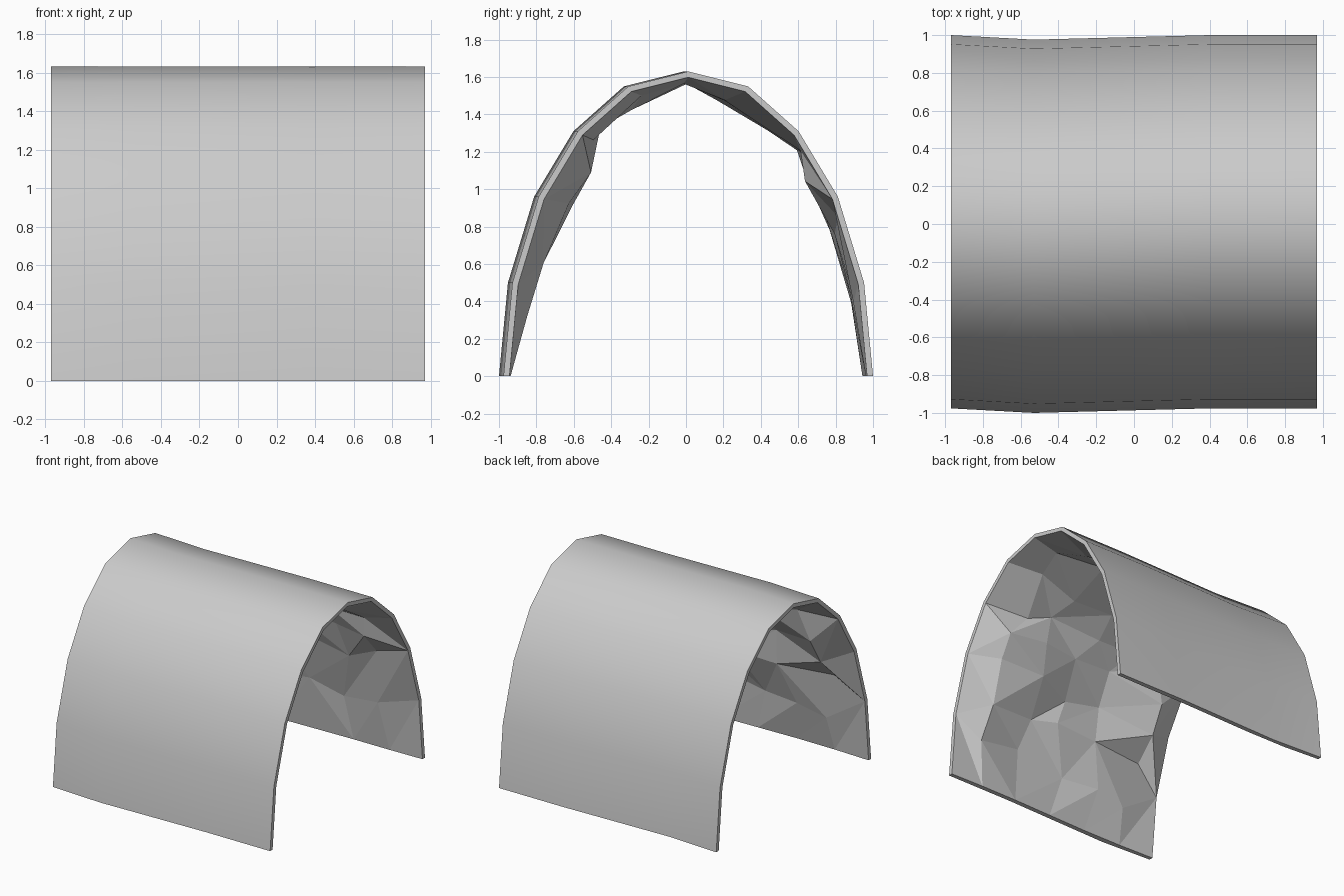
import bpy, bmesh, math, random
from mathutils import Vector

if "Cube" in bpy.data.objects:
    bpy.data.objects.remove(bpy.data.objects["Cube"])

random.seed(7)

# Outer arch section (y, z), mirrored about the crown
half = [(0.988, 0), (0.94, 0.5), (0.80, 0.96), (0.59, 1.31), (0.32, 1.55), (0, 1.63)]
arch = [(-y, z) for y, z in half] + half[-2::-1]

# Slight sideways bend of the tunnel along x
bend_line = [(-0.97, 0.012), (-0.53, -0.012), (0.4, 0.012), (0.97, 0.012)]

# Rock rows: position along the arch and deepest bulge there
rock_rows = [(0, .035), (.7, .1), (1.4, .13), (2, .19), (2.6, .18), (3.2, .1), (4, .12),
             (5, .06), (5.7, .12), (6.6, .11), (7.1, .05), (7.6, .11), (8.3, .08),
             (9.2, .07), (10, .035)]
rock_cols = [-0.97, -0.66, -0.32, 0.02, 0.36, 0.68, 0.97]


def bend(x):
    for (x0, y0), (x1, y1) in zip(bend_line, bend_line[1:]):
        if x <= x1:
            return y0 + (y1 - y0) * (x - x0) / (x1 - x0)
    return bend_line[-1][1]


def wall_point(x, u, depth):
    """Point at arch position u, pushed inward by depth."""
    i = min(int(u), 9)
    p = Vector(arch[i]).lerp(Vector(arch[i + 1]), u - i)
    p -= Vector((p.x, p.y / 2.66)).normalized() * depth
    return (x, p.x + bend(x), p.y)


def skin(bm, cols, smooth, flip):
    for a, b in zip(cols, cols[1:]):
        for j in range(len(a) - 1):
            quad = [a[j], b[j], b[j + 1], a[j + 1]]
            if smooth:
                tris = [quad]
            elif random.random() < 0.5:
                tris = [quad[:3], [quad[0], quad[2], quad[3]]]
            else:
                tris = [[quad[0], quad[1], quad[3]], quad[1:]]
            for t in tris:
                bm.faces.new(t[::-1] if flip else t).smooth = smooth


bm = bmesh.new()

# Smooth outer shell
outer = [[bm.verts.new(wall_point(x, u, 0)) for u in range(11)] for x, _ in bend_line]
skin(bm, outer, True, False)

# Faceted rock lining, thin and regular at the rims
inner = []
for x in rock_cols:
    col = []
    for u, deep in rock_rows:
        if abs(x) > 0.96:
            col.append(bm.verts.new(wall_point(x, math.floor(u + 0.5), 0.032)))
        elif u in (0, 10):
            col.append(bm.verts.new(wall_point(x, u, 0.038)))
        else:
            d = deep * random.uniform(0.8, 1.0) if random.random() < 0.45 else random.uniform(0.03, 0.55 * deep + 0.02)
            col.append(bm.verts.new(wall_point(x + random.uniform(-.09, .09),
                                               u + random.uniform(-.15, .15), d)))
    inner.append(col)
skin(bm, inner, False, True)

# End rims and bottom edges
for o, i in ((outer[0], inner[0]), (outer[-1], inner[-1])):
    bm.faces.new(o + i[::-1])
for k in (0, -1):
    bm.faces.new([c[k] for c in outer] + [c[k] for c in inner][::-1])

bmesh.ops.remove_doubles(bm, verts=bm.verts, dist=0.001)
bmesh.ops.recalc_face_normals(bm, faces=bm.faces)
mesh = bpy.data.meshes.new("rock_tunnel")
bm.to_mesh(mesh)
bm.free()
bpy.context.collection.objects.link(bpy.data.objects.new("rock_tunnel", mesh))
